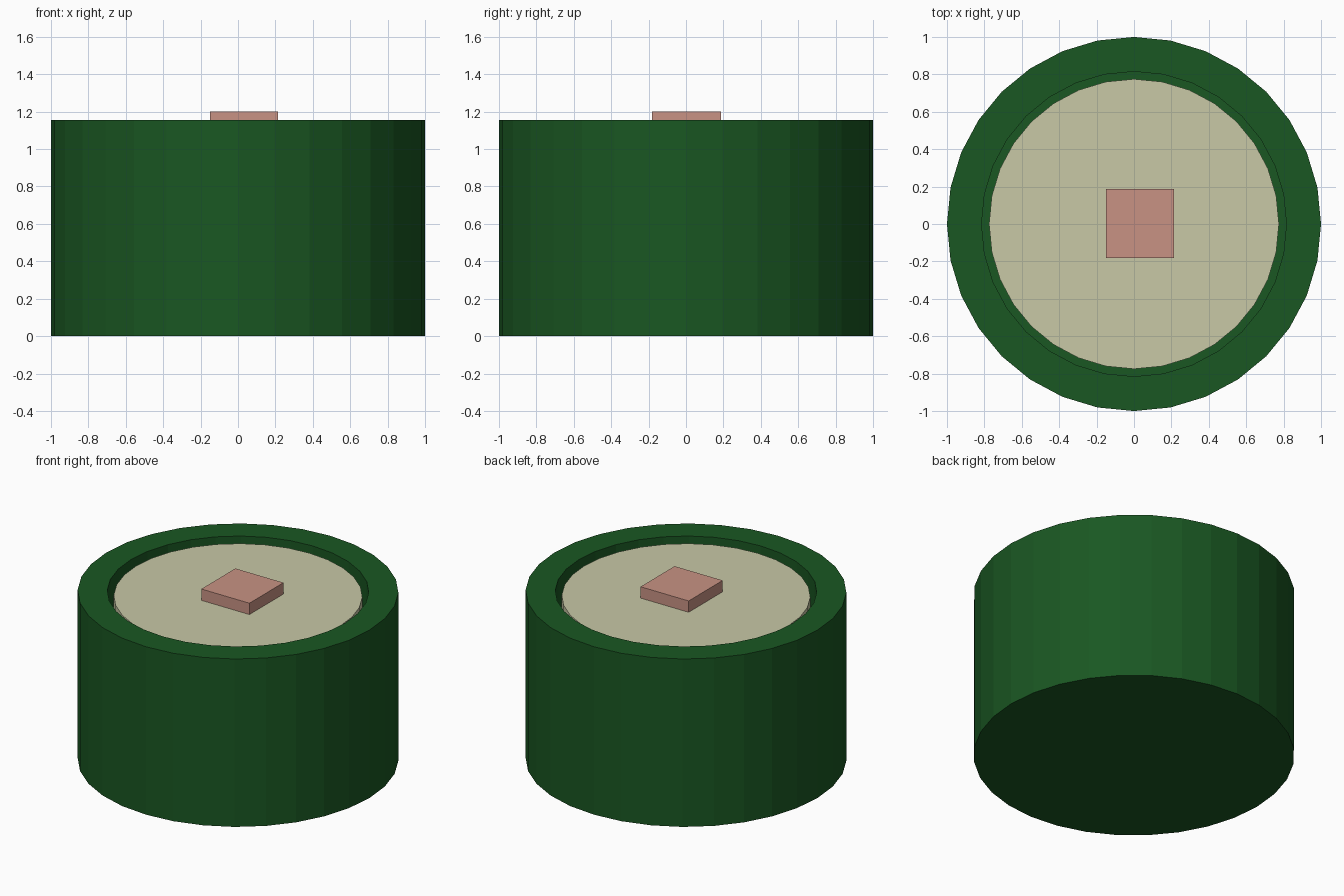
import bpy, bmesh
from math import cos, sin, tau

if "Cube" in bpy.data.objects:
    bpy.data.objects.remove(bpy.data.objects["Cube"])

SIDES = 32


def make_object(name, bm, color):
    bmesh.ops.recalc_face_normals(bm, faces=bm.faces)
    mesh = bpy.data.meshes.new(name)
    bm.to_mesh(mesh)
    bm.free()
    mat = bpy.data.materials.new(name + "_color")
    mat.diffuse_color = (*color, 1)
    mat.use_nodes = True
    mat.node_tree.nodes["Principled BSDF"].inputs["Base Color"].default_value = mat.diffuse_color
    mesh.materials.append(mat)
    obj = bpy.data.objects.new(name, mesh)
    bpy.context.collection.objects.link(obj)
    return obj


def turned(name, profile, color):
    """Closed turned solid from (radius, z) rings, capped at both ends."""
    bm = bmesh.new()
    rings = [[bm.verts.new((r * cos(tau * i / SIDES), r * sin(tau * i / SIDES), z))
              for i in range(SIDES)] for r, z in profile]
    for a, b in zip(rings, rings[1:]):
        for i in range(SIDES):
            j = (i + 1) % SIDES
            bm.faces.new((a[i], a[j], b[j], b[i]))
    bm.faces.new(rings[0][::-1])
    bm.faces.new(rings[-1])
    return make_object(name, bm, color)


# Seaweed wrap: outer wall, flat rim and deep cavity
turned("seaweed_wrap", [(1, 0), (1, 1.155), (0.815, 1.155), (0.815, 0.1)],
       (0.01, 0.095, 0.016))

# Rice core standing in the cavity, just below the rim
turned("rice_core", [(0.775, 0.1), (0.775, 1.122)], (0.58, 0.58, 0.38))

# Square filling poking out of the rice
bm = bmesh.new()
bmesh.ops.create_cube(bm, size=1)
bmesh.ops.scale(bm, vec=(0.366, 0.37, 0.366), verts=bm.verts)
bmesh.ops.translate(bm, vec=(0.032, 0.002, 1.2 - 0.183), verts=bm.verts)
make_object("filling", bm, (0.58, 0.29, 0.23))
